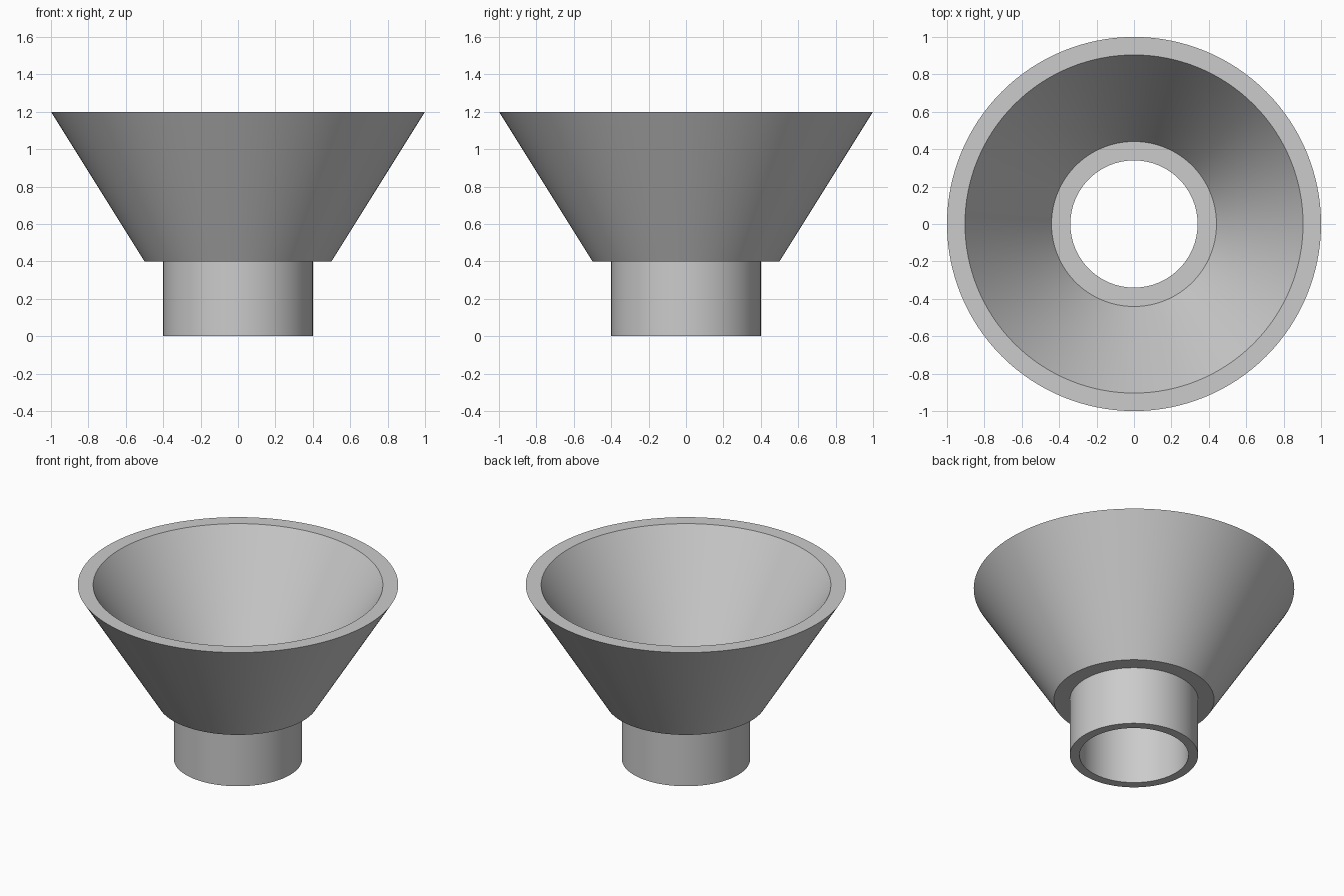
import bpy
import math
import bmesh

if "Cube" in bpy.data.objects:
    bpy.data.objects.remove(bpy.data.objects["Cube"], do_unlink=True)


def make_material(name, color):
    mat = bpy.data.materials.new(name)
    mat.use_nodes = True
    mat.diffuse_color = color
    mat.node_tree.nodes["Principled BSDF"].inputs["Base Color"].default_value = color
    return mat


def lathe(name, profile, mat, segments=128):
    """Spin a closed (radius, height) profile around the z axis."""
    bm = bmesh.new()
    verts = [bm.verts.new((r, 0, z)) for r, z in profile]
    edges = [bm.edges.new((v, verts[i - 1])) for i, v in enumerate(verts)]
    bmesh.ops.spin(bm, geom=verts + edges, cent=(0, 0, 0), axis=(0, 0, 1),
                   angle=math.tau, steps=segments, use_merge=True)
    bmesh.ops.remove_doubles(bm, verts=bm.verts, dist=0.0001)
    bmesh.ops.recalc_face_normals(bm, faces=bm.faces)
    mesh = bpy.data.meshes.new(name)
    bm.to_mesh(mesh)
    bm.free()
    mesh.materials.append(mat)
    obj = bpy.data.objects.new(name, mesh)
    bpy.context.collection.objects.link(obj)
    bpy.ops.object.select_all(action="DESELECT")
    obj.select_set(True)
    bpy.context.view_layer.objects.active = obj
    bpy.ops.object.shade_smooth_by_angle(angle=math.radians(30))
    return obj


grey = make_material("plain grey", (0.6, 0.6, 0.6, 1))

# Hollow funnel: spout, underside step, flared bowl, flat rim, inner ledge
lathe("funnel", [
    (0.34, 0), (0.4, 0), (0.4, 0.4), (0.5, 0.4), (1, 1.2),
    (0.904, 1.2), (0.441, 0.46), (0.34, 0.46),
], grey)
